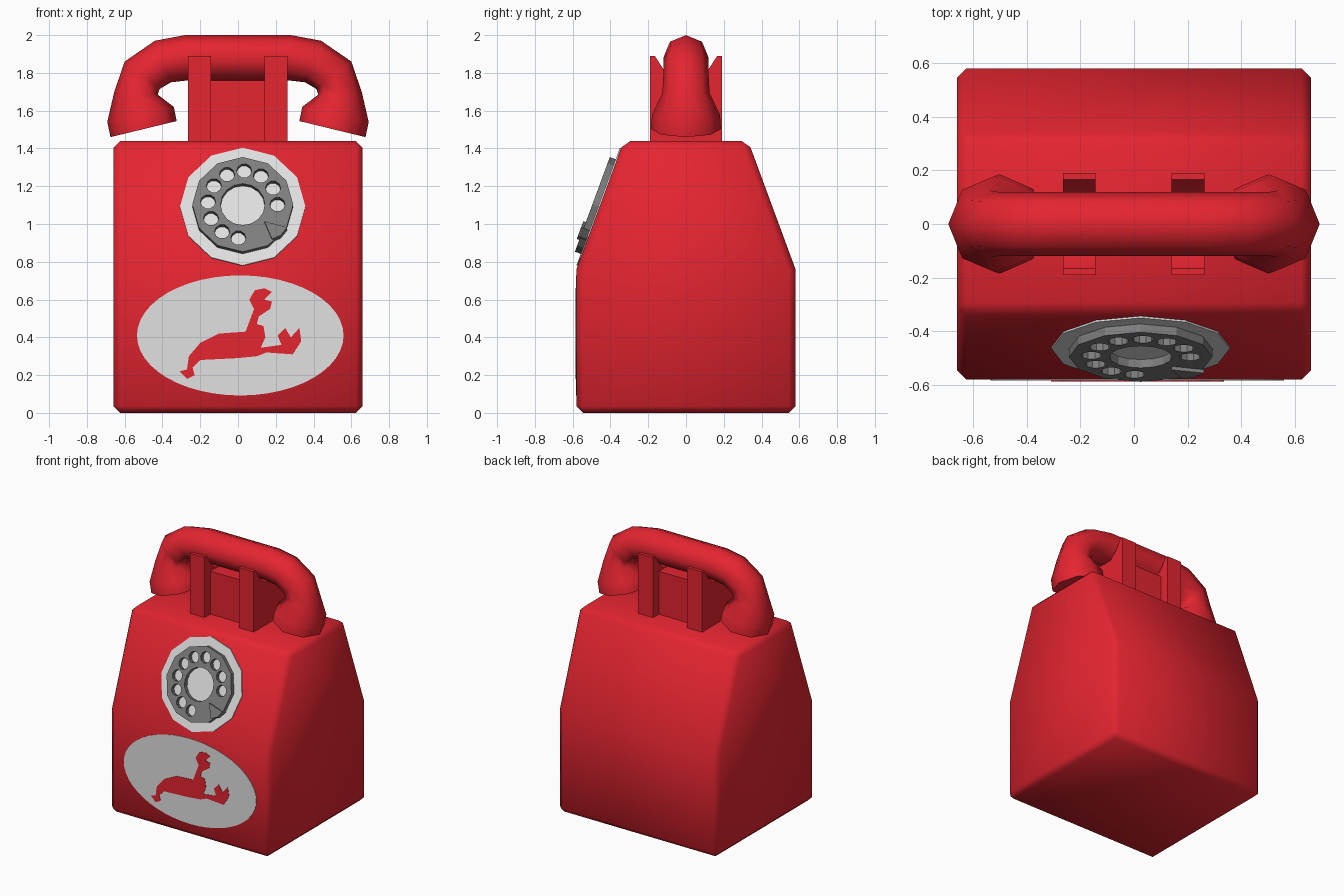
import bpy, bmesh, math
from mathutils import Matrix, Vector

if "Cube" in bpy.data.objects:
    bpy.data.objects.remove(bpy.data.objects["Cube"])


def material(name, rgb):
    m = bpy.data.materials.new(name)
    m.diffuse_color = (*rgb, 1)
    m.use_nodes = True
    m.node_tree.nodes["Principled BSDF"].inputs["Base Color"].default_value = m.diffuse_color
    return m


RED = material("red", (0.78, 0.018, 0.03))
WHITE = material("white", (0.75, 0.75, 0.75))
GREY = material("grey", (0.21, 0.21, 0.21))


def finish(name, bm, mat, smooth=None):
    bmesh.ops.recalc_face_normals(bm, faces=bm.faces)
    me = bpy.data.meshes.new(name)
    bm.to_mesh(me)
    bm.free()
    ob = bpy.data.objects.new(name, me)
    bpy.context.collection.objects.link(ob)
    me.materials.append(mat)
    if smooth:
        for p in me.polygons:
            p.use_smooth = True
        me.set_sharp_from_angle(angle=math.radians(smooth))
    return ob


def frame(u, v, w, origin):
    m = Matrix((u, v, w)).transposed().to_4x4()
    m.translation = origin
    return m


def prism(pts, depth, m, bm=None):
    """Outline in local xy, thickened along local z, placed by matrix m."""
    bm = bm or bmesh.new()
    n = len(pts)
    lo = [bm.verts.new(m @ Vector((a, b, 0))) for a, b in pts]
    hi = [bm.verts.new(m @ Vector((a, b, depth))) for a, b in pts]
    bm.faces.new(lo[::-1])
    bm.faces.new(hi)
    for i in range(n):
        j = (i + 1) % n
        bm.faces.new((lo[i], lo[j], hi[j], hi[i]))
    return bm


def ellipse(rx, ry, n, cx=0, cy=0):
    return [(cx + rx * math.cos(math.tau * i / n), cy + ry * math.sin(math.tau * i / n))
            for i in range(n)]


def side(x):
    return frame((0, 1, 0), (0, 0, 1), (1, 0, 0), (x, 0, 0))


# Body: side profile, with all but the shoulder edges chamfered
half = [(0.58, 0), (0.58, 0.76), (0.329, 1.44)]
bm = prism(half + [(-y, z) for y, z in half[::-1]], 1.32, side(-0.66))
bmesh.ops.recalc_face_normals(bm, faces=bm.faces)
edges = [e for e in bm.edges if e.calc_face_angle() > math.radians(35)]
bmesh.ops.bevel(bm, geom=edges, offset=0.036, segments=1, affect='EDGES')
finish("body", bm, RED, 100)

# Cradle: two notched posts and a block between them
notch = [(0.19, 1.40), (0.19, 1.89), (0.165, 1.89), (0.12, 1.82), (0.06, 1.765)]
post = notch + [(-y, z) for y, z in notch[::-1]]
for x, name in ((-0.265, "cradle_post_left"), (0.14, "cradle_post_right")):
    finish(name, prism(post, 0.122, side(x)), RED, 35)
finish("cradle_block",
       prism([(-0.12, 1.40), (0.12, 1.40), (0.12, 1.76), (-0.12, 1.76)], 0.29, side(-0.147)), RED)

# Handset: octagonal rings given by outer point, inner point and half width
rings = [((0.28, 2.0), (0.27, 1.76), 0.12),
         ((0.44, 1.97), (0.355, 1.75), 0.12),
         ((0.60, 1.86), (0.415, 1.715), 0.12),
         ((0.655, 1.70), (0.425, 1.685), 0.125),
         ((0.692, 1.54), (0.34, 1.62), 0.18),
         ((0.675, 1.46), (0.325, 1.545), 0.185)]
rings = [((-o[0], o[1]), (-i[0], i[1]), w) for o, i, w in rings[::-1]] + rings
bm = bmesh.new()
loops = []
for o, i, w in rings:
    o, i = Vector((o[0], 0, o[1])), Vector((i[0], 0, i[1]))
    loops.append([bm.verts.new((o + i) / 2 + (o - i) / 2 * math.cos(k * math.pi / 4)
                               + Vector((0, w * math.sin(k * math.pi / 4), 0)))
                  for k in range(8)])
for a, b in zip(loops, loops[1:]):
    for k in range(8):
        j = (k + 1) % 8
        bm.faces.new((a[k], a[j], b[j], b[k]))
bm.faces.new(loops[0])
bm.faces.new(loops[-1][::-1])
finish("handset", bm, RED, 65)

# Dial: white backing plate and grey finger wheel lying on the sloped front
t = math.atan2(0.251, 0.68)
up = (0, math.sin(t), math.cos(t))
out = (0, -math.cos(t), math.sin(t))
slope = frame((1, 0, 0), up, out, (0.025, -0.58 + 0.251 * 0.33 / 0.68, 1.09))
finish("dial_plate", prism(ellipse(0.332, 0.332, 12), 0.007, slope), WHITE)
wheel = finish("dial_wheel", prism(ellipse(0.267, 0.267, 12), 0.04, slope), GREY)

# Cutter for the centre and the ten finger holes
below = slope @ Matrix.Translation((0, 0, -0.05))
bm = prism(ellipse(0.117, 0.117, 16), 0.2, below)
for k in range(10):
    a = math.radians(29.2 * k)
    prism(ellipse(0.04, 0.04, 10, 0.184 * math.cos(a), 0.19 * math.sin(a)), 0.2, below, bm)
cutter = finish("hole_cutter", bm, GREY)
cutter.hide_render = True
mod = wheel.modifiers.new("holes", 'BOOLEAN')
mod.operation = 'DIFFERENCE'
mod.object = cutter
bpy.context.view_layer.objects.active = wheel
bpy.ops.object.modifier_apply(modifier="holes")
bpy.data.objects.remove(cutter)

# Finger stop
finish("finger_stop",
       prism([(0.115, -0.10), (0.155, -0.20), (0.20, -0.18), (0.235, -0.135)], 0.054, slope), GREY)

# Painted oval with a plain crustacean picture
front = frame((1, 0, 0), (0, 0, 1), (0, -1, 0), (0, -0.579, 0))
finish("front_oval", prism(ellipse(0.547, 0.318, 48, 0.012, 0.41), 0.004, front), WHITE)
shape = [(-0.31, 0.22), (-0.27, 0.18), (-0.23, 0.20), (-0.24, 0.24), (-0.20, 0.28),
         (0.0, 0.29), (0.10, 0.30), (0.15, 0.32), (0.29, 0.31), (0.335, 0.38),
         (0.325, 0.45), (0.28, 0.40), (0.25, 0.45), (0.21, 0.41), (0.23, 0.36),
         (0.12, 0.345), (0.145, 0.40), (0.135, 0.46), (0.10, 0.47), (0.11, 0.51),
         (0.17, 0.55), (0.18, 0.59), (0.14, 0.60), (0.18, 0.64), (0.14, 0.66),
         (0.09, 0.65), (0.06, 0.60), (0.085, 0.55), (0.04, 0.43), (-0.10, 0.42),
         (-0.20, 0.37), (-0.26, 0.30), (-0.27, 0.23)]
finish("crustacean_picture", prism(shape, 0.007, front), RED)
